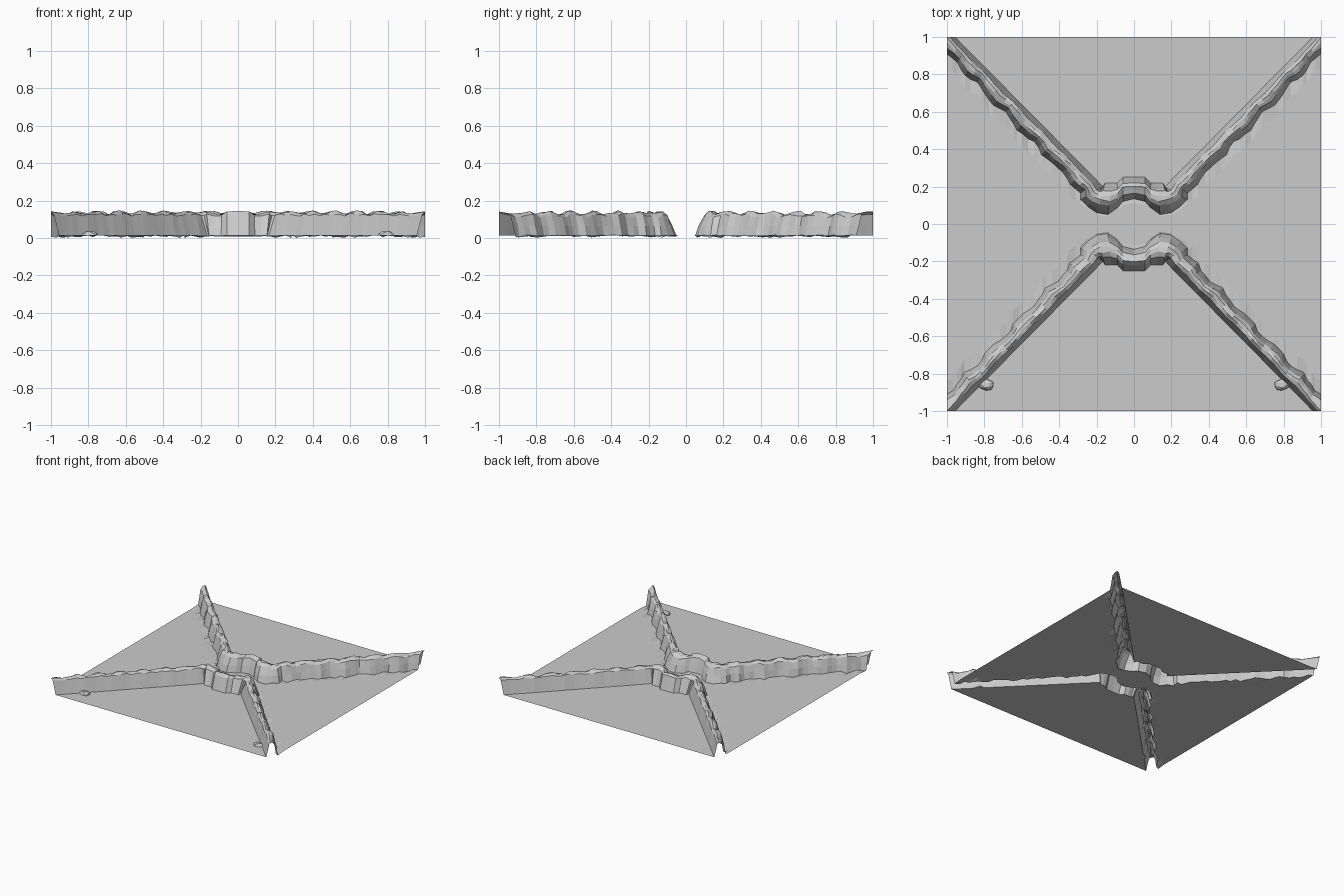
import bpy, bmesh, random, math
from mathutils import Vector

if "Cube" in bpy.data.objects:
    bpy.data.objects.remove(bpy.data.objects["Cube"])

GROUND = 0.012

# Paired base points (straight side, rugged side), from the middle to the diagonal arm
KEYS = [((0, .25), (0, .135)), ((.06, .25), (.06, .12)), ((.09, .22), (.085, .09)),
        ((.12, .22), (.14, .05)), ((.155, .22), (.2, .06)), ((.157, .2), (.25, .095)),
        ((.165, .197), (.285, .13)), ((.2, .235), (.285, .165))]
ARM_END = ((.957, 1), (1, .91))
ARM_STEPS = 28


def sections(rng):
    """Base point pairs along a half wall, with a rugged inner side on the arm."""
    pairs = [(Vector(a), Vector(b)) for a, b in KEYS]
    a0, b0 = pairs[-1]
    a1, b1 = Vector(ARM_END[0]), Vector(ARM_END[1])
    for i in range(1, ARM_STEPS):
        t = i / ARM_STEPS
        w = .009 * math.sin(i * 1.1) + rng.uniform(-.006, .006)
        pairs.append((a0.lerp(a1, t), b0.lerp(b1, t) + Vector((w, -w)) * .7))
    return pairs + [(a1, b1)]


def sheet(name, rows, sy):
    """Skin rows of points, mirrored across x; sy puts it at the back or front."""
    bm = bmesh.new()
    grid = [[bm.verts.new((x, y * sy, z)) for x, y, z in r] for r in rows]
    for r, s in zip(grid, grid[1:]):
        for j in range(len(r) - 1):
            bm.faces.new((r[j], r[j + 1], s[j + 1], s[j]))
    bmesh.ops.remove_doubles(bm, verts=bm.verts[:], dist=1e-5)
    bmesh.ops.recalc_face_normals(bm, faces=bm.faces[:])
    if sum(f.normal.z * f.calc_area() for f in bm.faces) < 0:
        bmesh.ops.reverse_faces(bm, faces=bm.faces[:])
    return finish(name, bm)


def finish(name, bm):
    me = bpy.data.meshes.new(name)
    bm.to_mesh(me)
    bm.free()
    ob = bpy.data.objects.new(name, me)
    bpy.context.collection.objects.link(ob)
    mod = ob.modifiers.new("mirror", 'MIRROR')
    mod.use_clip = True
    return ob


def build_half(label, sy, seed):
    rng = random.Random(seed)
    pairs = sections(rng)
    last = len(pairs) - 1
    wall, side, outer = [], [], []
    for i, (a, b) in enumerate(pairs):
        lump = .008 * math.sin(i * 1.4 + seed)
        zb = GROUND + rng.uniform(-.012, .006)

        # Wall cross-section: straight side, lumpy crest, rugged side
        def at(f, z, jitter=.03):
            j = 0 if i in (0, last) else rng.uniform(-jitter, jitter)
            p = a.lerp(b, f + j)
            return Vector((p.x, p.y, z))
        r = rng.uniform
        row = [at(0, GROUND, 0), at(.26, .122 + r(-.006, .008), 0),
               at(.42, .135 + lump + r(-.006, .006)),
               at(.58, .133 + lump + r(-.008, .006)),
               at(.74, .118 + lump + r(-.006, .006)),
               at(.88, .065), at(1, zb, 0)]
        if i == last:      # the crest runs out into the square's corner
            for k, xy in ((1, (.985, 1)), (2, (1, 1)), (3, (1, .97)),
                          (4, (1, .94)), (5, (1, .925))):
                row[k].x, row[k].y = xy
        wall.append(row)

        # Ground on the rugged side, with a slightly uneven strip at the wall
        s = b.y * .85 if i < 8 else b.y - .07
        side.append([(b.x, b.y, zb), (b.x, s, GROUND), (b.x, 0, GROUND)])
        # Ground on the straight side
        outer.append([(a.x, a.y, GROUND), (a.x, 1, GROUND)])

    sheet(label + "_wall", wall, sy)
    sheet(label + "_passage_ground", side, sy)
    # the notch beside the bulge doubles back slightly, so skip repeated columns
    clean = [outer[0]]
    for o in outer[1:]:
        if o[0][0] > clean[-1][0][0] + 1e-4:
            clean.append(o)
    sheet(label + "_outer_ground", clean, sy)


build_half("back", 1, 3)
build_half("front", -1, 8)

# Small rock at the foot of each front wall
rng = random.Random(5)
bm = bmesh.new()
bmesh.ops.create_icosphere(bm, subdivisions=2, radius=1)
for v in bm.verts:
    v.co *= rng.uniform(.85, 1.1)
    v.co = Vector((.79 + v.co.x * .045, -.86 + v.co.y * .03,
                   max(GROUND, GROUND + v.co.z * .024)))
finish("wall_foot_rock", bm)
